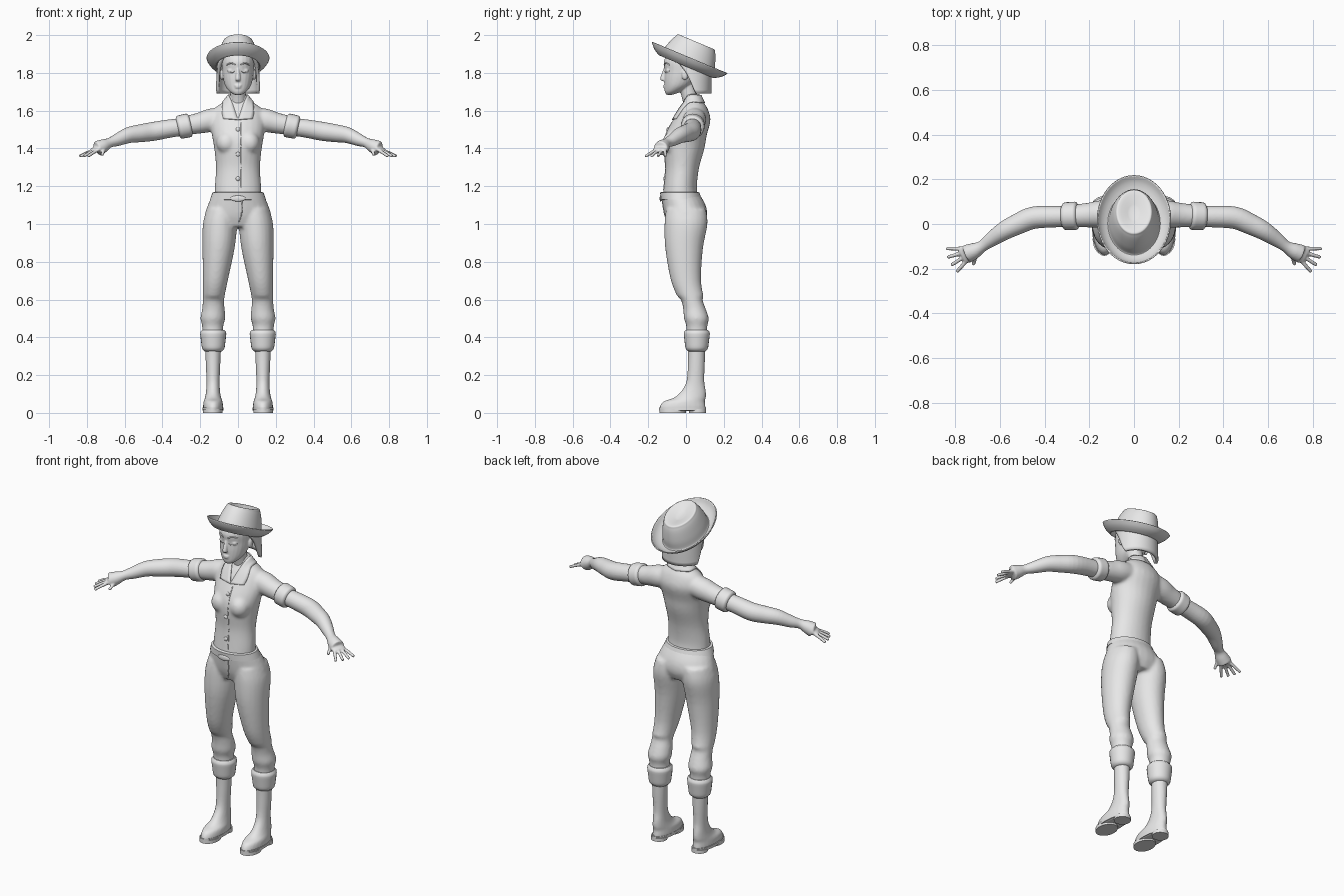
import bpy, bmesh, math
from mathutils import Vector, Matrix

cube = bpy.data.objects.get("Cube")
if cube:
    bpy.data.objects.remove(cube)

colour = (.8, .8, .8, 1)
grey = bpy.data.materials.new("plain_grey")
grey.use_nodes = True
grey.diffuse_color = colour
grey.node_tree.nodes["Principled BSDF"].inputs["Base Color"].default_value = colour


def smooth_keys(keys, sub):
    """Catmull-Rom interpolation through the key rings."""
    out, last = [], len(keys) - 1
    for i in range(last):
        before, start, end, after = (keys[min(max(i + k, 0), last)] for k in (-1, 0, 1, 2))
        for step in range(sub):
            t = step / sub
            out.append([q + t / 2 * (r - p + t * (2*p - 5*q + 4*r - w + t * (3*(q - r) + w - p)))
                        for p, q, r, w in zip(before, start, end, after)])
    return out + [list(keys[-1])]


def loft(bm, keys, path=False, seg=24, sub=4, first_cap=True, arc=None):
    """Skin rings given as x, y, z and one or two radii; arc opens the front."""
    rings = smooth_keys(keys, sub)
    skin = []
    for i, key in enumerate(rings):
        centre, u, v = Vector(key[:3]), Vector((1, 0, 0)), Vector((0, 1, 0))
        if path:
            ahead = Vector(rings[min(i + 1, len(rings) - 1)][:3])
            tangent = ahead - Vector(rings[max(i - 1, 0)][:3])
            u = tangent.cross(Vector((0, 0, 1))).normalized()
            v = u.cross(tangent).normalized()
        begin, span, steps = 0, math.tau, seg
        if arc:
            begin = math.radians(arc[0] + (arc[1] - arc[0]) * i / (len(rings) - 1))
            span, steps = math.pi - 2 * begin, seg - 1
        angles = [begin + span * j / steps for j in range(seg)]
        skin.append([bm.verts.new(centre + u * key[3] * math.cos(a) + v * key[-1] * math.sin(a))
                     for a in angles])
    for low, high in zip(skin, skin[1:]):
        for j in range(seg - 1 if arc else seg):
            n = (j + 1) % seg
            bm.faces.new((low[j], low[n], high[n], high[j]))
    if not arc:
        bm.faces.new(skin[-1])
        if first_cap:
            bm.faces.new(skin[0])


def column(bm, keys, x=0, **options):
    """Stack level rings given as height, depth and two radii."""
    loft(bm, [(x, y, z, rx, ry) for z, y, rx, ry in keys], **options)


def both_sides(bm, keys, **options):
    for side in (1, -1):
        loft(bm, [(side * key[0], *key[1:]) for key in keys], **options)


def cuff(bm, start, end, start_radius, end_radius, path):
    """A rolled band with rounded lips."""
    keys, steps = [], 10
    for i in range(steps + 1):
        t = i / steps
        radius = start_radius + (end_radius - start_radius) * t - .014 * (2 * t - 1) ** 8
        keys.append((*Vector(start).lerp(Vector(end), t), radius))
    loft(bm, keys, path=path, sub=1)


def ball(bm, centre, radii):
    bmesh.ops.create_uvsphere(bm, u_segments=20, v_segments=12, radius=1,
                              matrix=Matrix.Translation(centre) @ Matrix.Diagonal((*radii, 1)))


def finish(name, bm, voxel=0, rounds=4, mirror=False, thick=0):
    """Turn the mesh into a shaded object, blending its pieces if a voxel size is given."""
    bmesh.ops.recalc_face_normals(bm, faces=bm.faces)
    mesh = bpy.data.meshes.new(name)
    bm.to_mesh(mesh)
    bm.free()
    mesh.materials.append(grey)
    part = bpy.data.objects.new(name, mesh)
    bpy.context.collection.objects.link(part)
    bpy.ops.object.select_all(action='DESELECT')
    part.select_set(True)
    bpy.context.view_layer.objects.active = part
    if voxel:
        mesh.shade_smooth()
        blend = part.modifiers.new("blend", 'REMESH')
        blend.mode, blend.voxel_size, blend.use_smooth_shade = 'VOXEL', voxel, True
        soften = part.modifiers.new("soften", 'SMOOTH')
        soften.factor, soften.iterations = .5, rounds
    else:
        bpy.ops.object.shade_smooth_by_angle(angle=math.radians(45))
    if thick:
        shell = part.modifiers.new("thickness", 'SOLIDIFY')
        shell.thickness, shell.offset = thick, 0
    if mirror:
        part.modifiers.new("mirror", 'MIRROR').use_mirror_merge = False
    return part


def front_y(part, x, z):
    """Depth of the front surface of a part."""
    evaluated = part.evaluated_get(bpy.context.evaluated_depsgraph_get())
    hit, place, normal, index = evaluated.ray_cast((x, -1, z), (0, 1, 0))
    return place.y if hit else 0


def front_line(name, part, points, radius, mirror=False):
    """A thin raised line that lies on the front of a part."""
    bm = bmesh.new()
    loft(bm, [(x, front_y(part, x, z), z, radius) for x, z in points], path=True, seg=8)
    finish(name, bm, mirror=mirror)


# Shirt: torso, bust and short sleeves blended together
bm = bmesh.new()
column(bm, [(1.14, -.03, .126, .095), (1.2, -.03, .123, .088), (1.3, -.02, .117, .09), (1.4, -.01, .126, .108),
            (1.47, 0, .138, .11), (1.55, .03, .145, .1), (1.61, .04, .125, .075), (1.65, .04, .075, .05),
            (1.69, .03, .045, .045)])
both_sides(bm, [(.06, .05, 1.56, .055), (.14, .045, 1.55, .062, .067), (.2, .04, 1.535, .056), (.28, .035, 1.52, .05)],
           path=True)
for side in (1, -1):
    ball(bm, (side * .06, -.07, 1.43), (.055, .055, .06))
shirt = finish("shirt", bm, voxel=.009, rounds=7)

# Rolled sleeve cuffs
bm = bmesh.new()
cuff(bm, (.25, .037, 1.525), (.32, .034, 1.51), .064, .062, path=True)
finish("sleeve_cuff", bm, mirror=True)

# Collar laid over the shoulders
bm = bmesh.new()
inner = [(0, -.07, 1.55), (.02, -.03, 1.61), (.04, .01, 1.67), (.04, .06, 1.68), (0, .08, 1.68)]
outer = [(.08, -.06, 1.56), (.09, -.04, 1.6), (.08, .01, 1.64), (.07, .07, 1.64), (0, .1, 1.64)]
strips = [[bm.verts.new(Vector(a).lerp(Vector(b), t / 4)) for t in range(5)]
          for a, b in zip(smooth_keys(inner, 4), smooth_keys(outer, 4))]
for low, high in zip(strips, strips[1:]):
    for j in range(4):
        bm.faces.new((low[j], low[j + 1], high[j + 1], high[j]))
collar = finish("collar", bm)
wrap = collar.modifiers.new("wrap", 'SHRINKWRAP')
wrap.target, wrap.offset, wrap.wrap_mode = shirt, .006, 'ABOVE_SURFACE'
collar.modifiers.new("thickness", 'SOLIDIFY').thickness = .008
collar.modifiers.new("mirror", 'MIRROR')

# Placket edge and buttons
front_line("placket_edge", shirt, [(.016, 1.18 + .06 * i) for i in range(7)], .0025)
for i in range(3):
    height = 1.24 + .13 * i
    bm = bmesh.new()
    ball(bm, (0, front_y(shirt, 0, height), height), (.012, .007, .012))
    finish("button", bm)

# Trousers: hips and legs blended together
bm = bmesh.new()
column(bm, [(1.165, -.033, .132, .1), (1.1, -.01, .16, .114), (1.04, 0, .176, .112), (.985, 0, .15, .09)])
both_sides(bm, [(.085, 0, 1.08, .08, .106), (.095, 0, 1, .091, .114), (.103, -.01, .87, .085, .1),
                (.12, 0, .7, .066, .08), (.13, .03, .6, .057, .07), (.13, .045, .55, .06, .077),
                (.133, .055, .5, .066), (.134, .057, .46, .056), (.131, .058, .4, .056)])
trousers = finish("trousers", bm, voxel=.009, rounds=6)

# Waistband, fly seam and front tab
bm = bmesh.new()
column(bm, [(1.17, -.033, .12, .09), (1.167, -.033, .135, .104), (1.13, -.025, .148, .109), (1.127, -.025, .13, .1)],
       seg=40, sub=1)
finish("waistband", bm)
front_line("fly_seam", trousers, [(.02, 1.13), (.02, 1.06), (.005, 1.01)], .003)
bm = bmesh.new()
ball(bm, (0, -.134, 1.135), (.04, .006, .016))
finish("waist_tab", bm)

# Turned-up trouser cuffs
bm = bmesh.new()
cuff(bm, (.131, .057, .325), (.131, .057, .44), .058, .072, path=False)
finish("trouser_cuff", bm, mirror=True)

# Boots with separate heel and tread
bm = bmesh.new()
column(bm, [(.36, .056, .043, .046), (.27, .055, .039, .045), (.17, .05, .035, .047), (.115, .04, .037, .065),
            (.08, .02, .043, .085), (.06, -.01, .05, .11), (.03, -.018, .053, .122), (.01, -.018, .05, .12)], x=.132)
finish("boot", bm, voxel=.007, rounds=3, mirror=True)
bm = bmesh.new()
for bottom, top, depth, width, length in ((.012, .028, -.018, .055, .125), (0, .02, .062, .045, .045),
                                          (0, .02, -.07, .052, .07)):
    column(bm, [(z, depth, width, length) for z in (bottom, top)], x=.133, sub=1, seg=32)
finish("boot_sole", bm, mirror=True)

# Bare arms with palm, fanned fingers and thumb
bm = bmesh.new()
loft(bm, [(.24, .035, 1.52, .045), (.35, .033, 1.507, .048), (.45, .028, 1.49, .05), (.52, 0, 1.48, .047),
          (.58, -.03, 1.47, .042), (.64, -.07, 1.445, .033), (.68, -.1, 1.43, .026), (.715, -.12, 1.413, .036, .02),
          (.75, -.135, 1.396, .041, .016), (.77, -.146, 1.388, .034, .01)], path=True)
knuckle = Vector((.7, -.11, 1.41))
for i in range(5):
    thumb = i == 4
    angle = math.radians(-75 if thumb else -16 * i)
    reach = Vector((math.cos(angle), math.sin(angle), -.6 if thumb else -.37)) * (.075 if thumb else .14)
    loft(bm, [(*knuckle + reach * t + Vector((0, 0, .02 * t * (1 - t))), .011 - .003 * t) for t in (.2, .4, .7, 1)],
         path=True, seg=12)
finish("arm", bm, voxel=.0045, rounds=3, mirror=True)

# Head with neck, nose, lips, closed eyes and ears
bm = bmesh.new()
column(bm, [(1.684, -.088, .018, .016), (1.7, -.07, .044, .042), (1.73, -.045, .067, .069), (1.77, -.027, .079, .088),
            (1.81, -.017, .084, .096), (1.86, -.01, .086, .107), (1.9, -.005, .076, .09), (1.93, 0, .04, .05)])
column(bm, [(1.62, .035, .046, .046), (1.67, .02, .041, .042), (1.75, 0, .043, .045)])
column(bm, [(1.825, -.108, .007, .01), (1.77, -.123, .014, .014), (1.757, -.114, .012, .012)], seg=12)
for height, width in ((1.733, .02), (1.724, .017)):
    ball(bm, (0, -.111, height), (width, .01, .006))
for side in (1, -1):
    ball(bm, (side * .036, -.092, 1.812), (.02, .014, .013))
    ball(bm, (side * .087, -.005, 1.79), (.01, .018, .028))
head = finish("head", bm, voxel=.0045, rounds=2)
front_line("eyelid", head, [(.016, 1.808), (.035, 1.802), (.057, 1.81)], .0025, mirror=True)
front_line("eyebrow", head, [(.015, 1.842), (.035, 1.852), (.06, 1.843)], .004, mirror=True)

# Bobbed hair, open around the face
bm = bmesh.new()
column(bm, [(1.91, 0, .08, .095), (1.87, .01, .098, .108), (1.8, .02, .105, .108), (1.69, .028, .11, .098)],
       seg=32, arc=(-60, 15))
finish("hair", bm, thick=.016)

# Tilted hat: upturned oval brim, tapering crown with a dent
bm = bmesh.new()
brim = [(-.045 * (1 - t * t), 0, .114 + .05 * t, .149 + .065 * t) for t in (1, .7, .3, 0)]
crown = [(0, 0, .105, .14), (.05, 0, .092, .123), (.08, 0, .08, .108), (.088, 0, .07, .096), (.07, 0, .02, .03)]
column(bm, brim + crown, seg=48, first_cap=False)
hat = finish("hat", bm, thick=.006)
hat.location = (0, .02, 1.88)
hat.rotation_euler.x = math.radians(-22.7)
